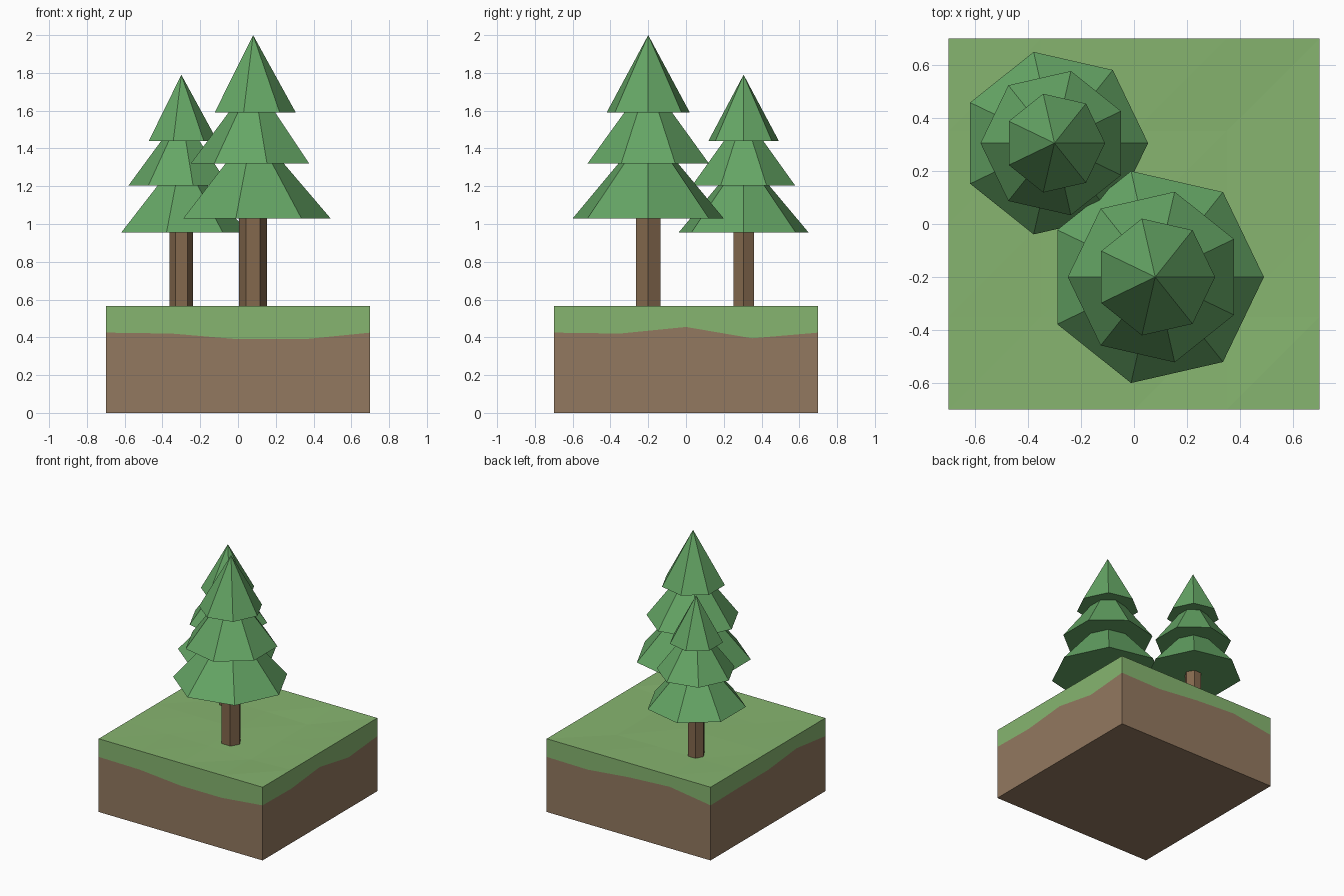
import bpy, bmesh, math, random

if "Cube" in bpy.data.objects:
    bpy.data.objects.remove(bpy.data.objects["Cube"])

random.seed(4)
HALF, TOP = 0.70, 0.565


def material(name, rgb):
    m = bpy.data.materials.new(name)
    m.diffuse_color = (*rgb, 1)
    m.use_nodes = True
    m.node_tree.nodes["Principled BSDF"].inputs["Base Color"].default_value = m.diffuse_color
    return m


GRASS = material("grass_green", (0.24, 0.46, 0.16))
SOIL = material("soil_brown", (0.29, 0.19, 0.115))
BARK = material("bark_brown", (0.23, 0.14, 0.075))
NEEDLES = material("needle_green", (0.13, 0.38, 0.13))


def finish(bm, name, mat):
    bmesh.ops.recalc_face_normals(bm, faces=bm.faces)
    mesh = bpy.data.meshes.new(name)
    bm.to_mesh(mesh)
    bm.free()
    mesh.materials.append(mat)
    ob = bpy.data.objects.new(name, mesh)
    bpy.context.collection.objects.link(ob)
    return ob


def wall(bm, low, high):
    for i in range(len(low)):
        j = (i + 1) % len(low)
        bm.faces.new((low[i], low[j], high[j], high[i]))


# Block outline, counterclockwise from front left, with the wavy soil line
steps = [-HALF + HALF / 2 * i for i in range(4)]
outline = ([(s, -HALF) for s in steps] + [(HALF, s) for s in steps]
           + [(-s, HALF) for s in steps] + [(-HALF, -s) for s in steps])
soil_line = [0.425, 0.42, 0.39, 0.39, 0.425, 0.42, 0.455, 0.395,
             0.425, 0.42, 0.455, 0.475, 0.425, 0.43, 0.43, 0.465]

# Soil
bm = bmesh.new()
base = [bm.verts.new((x, y, 0)) for x, y in outline]
line = [bm.verts.new((x, y, z)) for (x, y), z in zip(outline, soil_line)]
wall(bm, base, line)
bm.faces.new(base[::-1])
finish(bm, "soil", SOIL)

# Grass: slightly uneven top with a band down to the soil line
bm = bmesh.new()
grid = {}
for i in range(5):
    for j in range(5):
        inner = 0 < i < 4 and 0 < j < 4
        z = TOP - (random.uniform(0, 0.014) if inner else 0)
        grid[i, j] = bm.verts.new((-HALF + 0.35 * i, -HALF + 0.35 * j, z))
for i in range(4):
    for j in range(4):
        a, b, c, d = grid[i, j], grid[i + 1, j], grid[i + 1, j + 1], grid[i, j + 1]
        bm.faces.new((a, b, c))
        bm.faces.new((a, c, d))
rim = [grid[round((x + HALF) / 0.35), round((y + HALF) / 0.35)] for x, y in outline]
line = [bm.verts.new((x, y, z)) for (x, y), z in zip(outline, soil_line)]
wall(bm, line, rim)
finish(bm, "grass", GRASS)


def prism(name, mat, sides, x, y, z0, z1, r0, r1, turn=0.0):
    """Closed prism, or a cone when the upper radius is zero."""
    bm = bmesh.new()
    angles = [turn + math.tau * k / sides for k in range(sides)]

    def ring(r, z):
        return [bm.verts.new((x + r * math.cos(a), y + r * math.sin(a), z)) for a in angles]

    low = ring(r0, z0)
    bm.faces.new(low[::-1])
    if r1:
        high = ring(r1, z1)
        wall(bm, low, high)
        bm.faces.new(high)
    else:
        tip = bm.verts.new((x, y, z1))
        for i in range(sides):
            bm.faces.new((low[i], low[(i + 1) % sides], tip))
    return finish(bm, name, mat)


def tree(name, x, y, trunk_r, tiers):
    prism(name + "_trunk", BARK, 6, x, y, TOP - 0.025, tiers[0][0] + 0.1, trunk_r, trunk_r)
    # Seven-sided tiers, every other one turned by half a side
    for n, (z0, z1, r) in enumerate(tiers):
        prism(f"{name}_tier_{n + 1}", NEEDLES, 7, x, y, z0, z1, r, 0, (n % 2) * math.pi / 7)


# Trees
tree("large_tree", 0.08, -0.20, 0.074,
     [(1.03, 1.51, 0.41), (1.32, 1.765, 0.33), (1.59, 2.0, 0.226)])
tree("small_tree", -0.30, 0.305, 0.063,
     [(0.955, 1.365, 0.353), (1.205, 1.585, 0.279), (1.44, 1.79, 0.191)])
